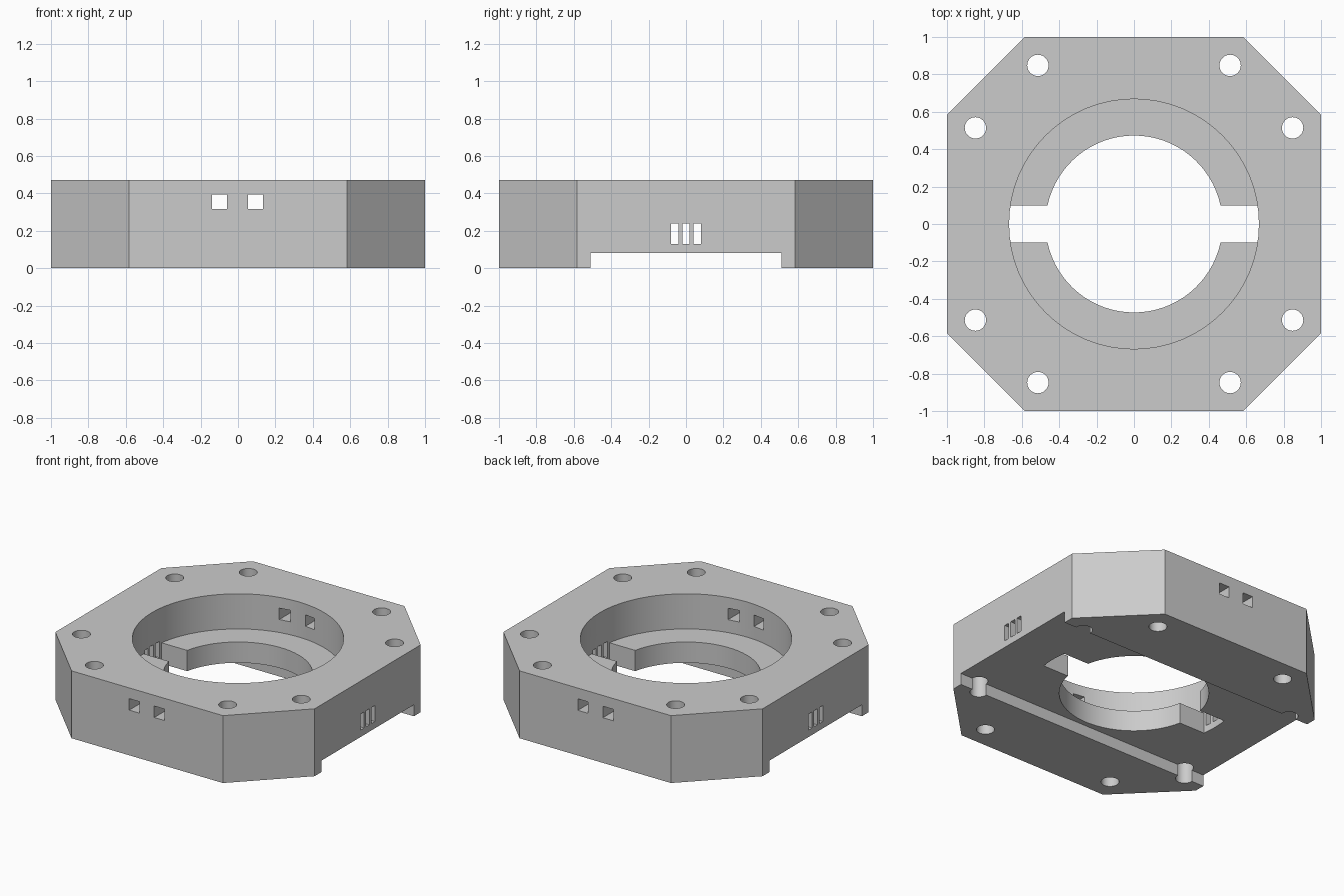
import bpy, bmesh, math
from math import sin, cos, asin, pi

if "Cube" in bpy.data.objects:
    bpy.data.objects.remove(bpy.data.objects["Cube"], do_unlink=True)

HEIGHT, CORNER = 0.47, 0.584
BORE, INNER, GAP = 0.668, 0.473, 0.1
LEDGE_TOP, CHANNEL_TOP = 0.225, 0.08

grey = bpy.data.materials.new("plain grey")
grey.use_nodes = True
colour = (0.6, 0.6, 0.6, 1)
grey.diffuse_color = colour
grey.node_tree.nodes["Principled BSDF"].inputs["Base Color"].default_value = colour


def prism(name, outline, z0, z1):
    """Extrude a flat outline upward from z0 to z1."""
    bm = bmesh.new()
    face = bm.faces.new([bm.verts.new((x, y, z0)) for x, y in outline])
    top = bmesh.ops.extrude_face_region(bm, geom=[face])["geom"]
    bmesh.ops.translate(bm, vec=(0, 0, z1 - z0),
                        verts=[v for v in top if isinstance(v, bmesh.types.BMVert)])
    bmesh.ops.recalc_face_normals(bm, faces=bm.faces)
    mesh = bpy.data.meshes.new(name)
    bm.to_mesh(mesh)
    bm.free()
    mesh.materials.append(grey)
    obj = bpy.data.objects.new(name, mesh)
    bpy.context.collection.objects.link(obj)
    return obj


def arc(r, a0, a1, n, cx=0, cy=0):
    return [(cx + r * cos(a0 + (a1 - a0) * i / n), cy + r * sin(a0 + (a1 - a0) * i / n))
            for i in range(n + 1)]


def circle(r, n, cx=0, cy=0):
    return arc(r, 0, 2 * pi, n, cx, cy)[:-1]


def box(name, x0, x1, y0, y1, z0, z1):
    return prism(name, [(x0, y0), (x1, y0), (x1, y1), (x0, y1)], z0, z1)


def combine(target, tool, operation="DIFFERENCE"):
    """Apply a boolean and discard the tool."""
    bpy.context.view_layer.objects.active = target
    mod = target.modifiers.new("cut", "BOOLEAN")
    mod.operation, mod.solver, mod.object = operation, "EXACT", tool
    bpy.ops.object.modifier_apply(modifier=mod.name)
    bpy.data.objects.remove(tool, do_unlink=True)


# Octagonal block with the wide bore
octagon = [(-CORNER, -1), (CORNER, -1), (1, -CORNER), (1, CORNER),
           (CORNER, 1), (-CORNER, 1), (-1, CORNER), (-1, -CORNER)]
block = prism("octagonal_housing", octagon, 0, HEIGHT)
combine(block, prism("bore", circle(BORE, 64), -0.1, HEIGHT + 0.1))

# Two half-ring ledges, their outer rim buried in the block
outer = BORE + 0.04
for side in (1, -1):
    a, b = asin(GAP / outer), asin(GAP / INNER)
    half = arc(outer, a, pi - a, 32) + arc(INNER, pi - b, b, 32)
    combine(block, prism("ledge", [(x, side * y) for x, y in half], 0, LEDGE_TOP), "UNION")

# Underside channel running left to right
combine(block, box("channel", -1.1, 1.1, -0.51, 0.51, -0.1, CHANNEL_TOP))

# Eight bolt holes
for sx in (1, -1):
    for sy in (1, -1):
        for x, y in ((0.514, 0.848), (0.848, 0.514)):
            combine(block, prism("bolt_hole", circle(0.057, 32, sx * x, sy * y),
                                 -0.1, HEIGHT + 0.1))

# Square windows through front and back
for x in (-0.099, 0.094):
    combine(block, box("window", x - 0.04, x + 0.04, -1.1, 1.1, 0.315, 0.395))

# Three narrow slots through left and right
for y in (-0.06, 0, 0.06):
    combine(block, box("slot", -1.1, 1.1, y - 0.02, y + 0.02, 0.128, 0.24))

# Smooth bores, crisp edges
bpy.ops.object.select_all(action="DESELECT")
block.select_set(True)
bpy.context.view_layer.objects.active = block
bpy.ops.object.shade_smooth_by_angle(angle=math.radians(30))
